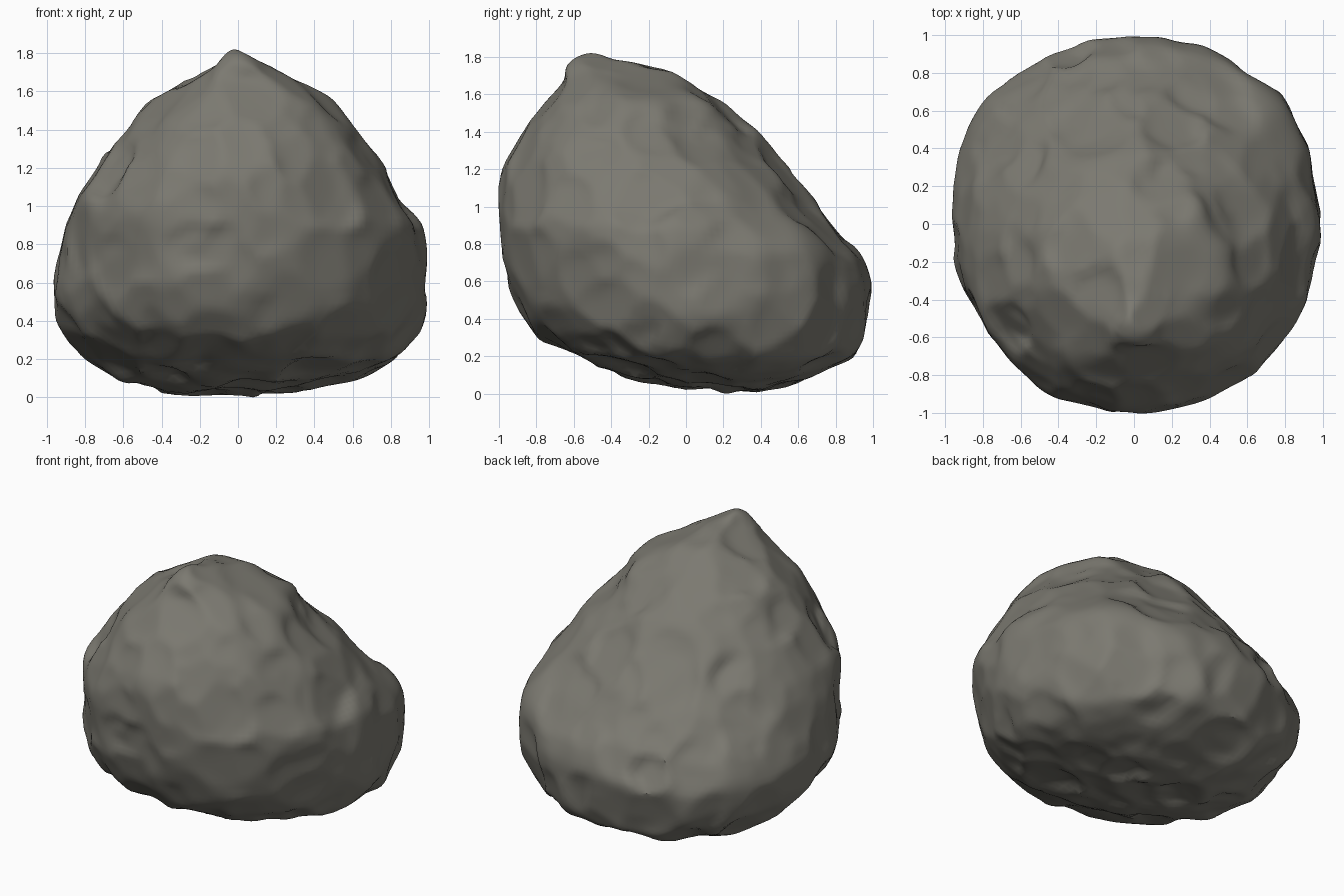
import bpy, bmesh, math, random
from mathutils import Vector, noise

random.seed(11)
cube = bpy.data.objects.get("Cube")
if cube:
    bpy.data.objects.remove(cube, do_unlink=True)

# Boulder sections from the base up: height, left x, right x, front y, back y
SECTIONS = [
    (0.0, 0.0, 0.0, 0.2, 0.2),
    (0.01, -0.36, 0.33, -0.02, 0.4),
    (0.08, -0.65, 0.58, -0.3, 0.68),
    (0.2, -0.81, 0.84, -0.62, 0.9),
    (0.3, -0.9, 0.93, -0.79, 0.96),
    (0.42, -0.96, 0.98, -0.88, 0.99),
    (0.57, -0.98, 0.98, -0.95, 1.0),
    (0.75, -0.94, 0.98, -0.99, 0.93),
    (0.9, -0.9, 0.95, -1.01, 0.78),
    (1.05, -0.84, 0.85, -1.0, 0.67),
    (1.2, -0.74, 0.76, -0.97, 0.55),
    (1.4, -0.58, 0.6, -0.87, 0.37),
    (1.54, -0.46, 0.5, -0.78, 0.22),
    (1.62, -0.35, 0.38, -0.71, 0.08),
    (1.71, -0.18, 0.21, -0.65, -0.05),
    (1.77, -0.1, 0.1, -0.6, -0.34),
    (1.83, 0.0, 0.0, -0.5, -0.5),
]

# Local swellings: centre, radius, height
SWELLINGS = [
    ((0.72, 0.6, 0.75), 0.24, 0.06),
    ((0.72, 0.5, 0.28), 0.2, 0.04),
    ((-0.72, 0.62, 0.5), 0.25, 0.03),
    ((-0.45, -0.8, 0.5), 0.25, 0.03),
]


def profile_lengths():
    """Running length along the mean outline, scaled to 0..1."""
    total, out = 0.0, [0.0]
    for a, b in zip(SECTIONS, SECTIONS[1:]):
        width = ((b[2] - b[1] + b[4] - b[3]) - (a[2] - a[1] + a[4] - a[3])) / 4
        total += math.hypot(width, b[0] - a[0])
        out.append(total)
    return [v / total for v in out]


LENGTHS = profile_lengths()


def section_at(t):
    for i in range(len(LENGTHS) - 1):
        if t <= LENGTHS[i + 1]:
            f = (t - LENGTHS[i]) / (LENGTHS[i + 1] - LENGTHS[i])
            return [a + (b - a) * f for a, b in zip(SECTIONS[i], SECTIONS[i + 1])]
    return SECTIONS[-1]


def place(direction):
    """Map a point of the unit sphere onto the boulder form."""
    t = 1 - math.acos(max(-1, min(1, direction.z))) / math.pi
    z, x0, x1, y0, y1 = section_at(t)
    angle = math.atan2(direction.y, direction.x)
    return Vector(((x0 + x1) / 2 + (x1 - x0) / 2 * math.cos(angle),
                   (y0 + y1) / 2 + (y1 - y0) / 2 * math.sin(angle), z))


def soften(bm, factor):
    bmesh.ops.smooth_vert(bm, verts=bm.verts, factor=factor,
                          use_axis_x=True, use_axis_y=True, use_axis_z=True)
    bm.normal_update()


bm = bmesh.new()
bmesh.ops.create_icosphere(bm, subdivisions=6, radius=1)
for v in bm.verts:
    v.co = place(v.co.normalized())
for _ in range(3):
    soften(bm, 0.5)

# Swellings, broad lumps and upright ribs, rougher toward the base
for v in bm.verts:
    rough = 1.5 if v.co.z < 0.5 else 1.0
    lump = noise.noise(v.co * 2.6 + Vector((3, 1, 5)))
    rib = noise.noise(Vector((v.co.x * 6, v.co.y * 6, v.co.z * 3.5)))
    push = 0.006 + 0.016 * lump + 0.018 * rough * rib
    for centre, radius, height in SWELLINGS:
        distance = (v.co - Vector(centre)).length
        push += height * math.exp(-(distance / radius) ** 2)
    v.co += v.normal * push
bm.normal_update()

# Chiselled planes flatten patches of the surface, fading out at their rims
bm.verts.ensure_lookup_table()
for _ in range(380):
    seed = random.choice(bm.verts)
    centre = seed.co.copy()
    jitter = Vector([random.uniform(-0.14, 0.14) for _ in range(3)])
    n = (seed.normal + jitter).normalized()
    depth = random.uniform(0.002, 0.011)
    reach = random.uniform(0.12, 0.22)
    for v in bm.verts:
        offset = v.co - centre
        ratio = offset.length_squared / (reach * reach)
        if ratio < 1:
            above = offset.dot(n) + depth
            if above > 0:
                v.co -= n * min(above, 0.03) * (1 - ratio ** 2)
soften(bm, 0.3)

# Rest the boulder on the ground
base = min(v.co.z for v in bm.verts)
bmesh.ops.translate(bm, verts=bm.verts, vec=(0, 0, -base))

mesh = bpy.data.meshes.new("boulder")
bm.to_mesh(mesh)
bm.free()
boulder = bpy.data.objects.new("boulder", mesh)
bpy.context.collection.objects.link(boulder)

# Stone colour
stone = bpy.data.materials.new("grey stone")
stone.use_nodes = True
colour = (0.2, 0.193, 0.165, 1)
stone.diffuse_color = colour
stone.node_tree.nodes["Principled BSDF"].inputs["Base Color"].default_value = colour
mesh.materials.append(stone)

bpy.ops.object.select_all(action="DESELECT")
boulder.select_set(True)
bpy.context.view_layer.objects.active = boulder
bpy.ops.object.shade_smooth_by_angle(angle=math.radians(35))
